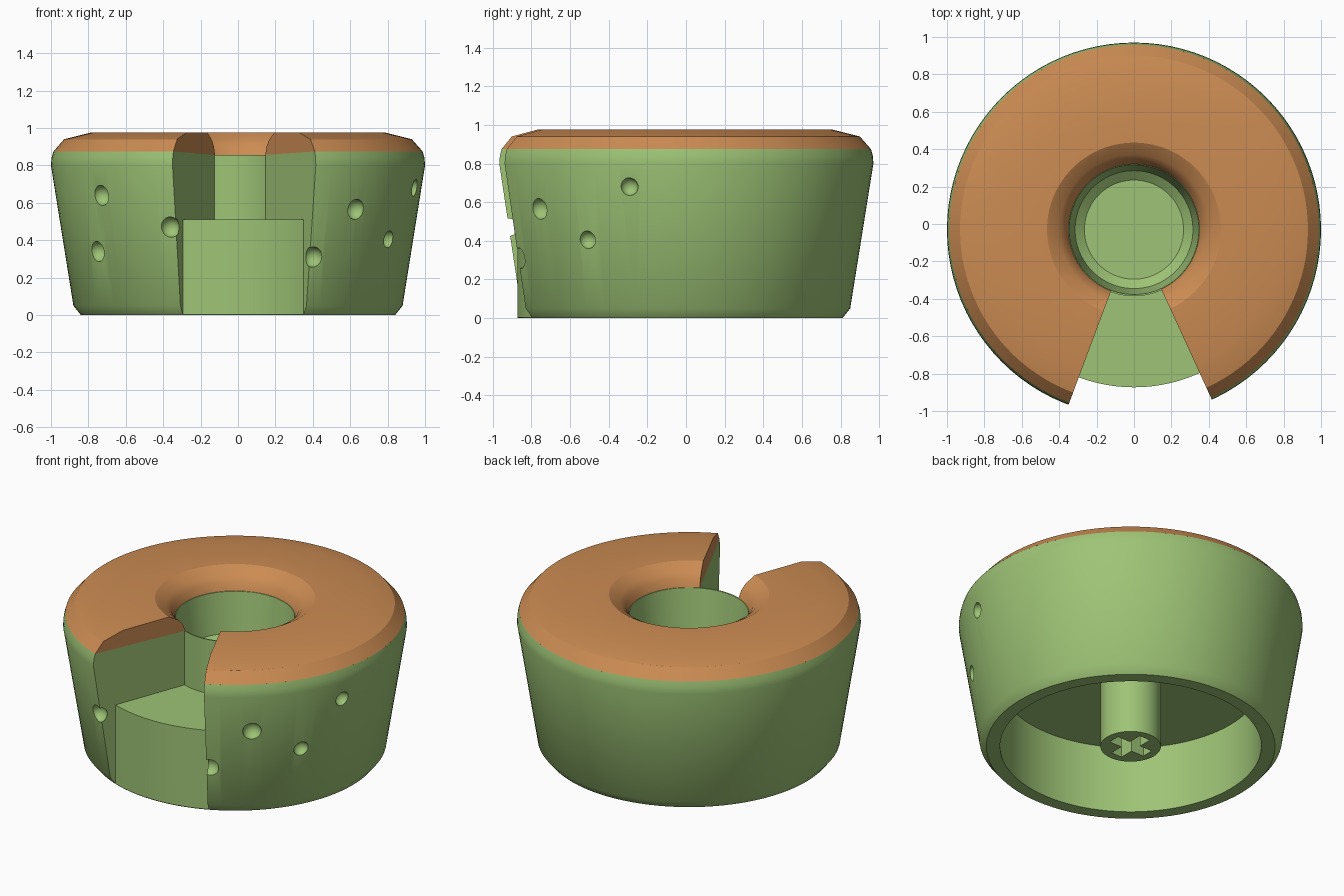
import bpy, bmesh, math
from mathutils import Vector

if "Cube" in bpy.data.objects:
    bpy.data.objects.remove(bpy.data.objects["Cube"])

CY = -0.03                       # y of the ring axis
A0, A1 = 24.6, 339.5             # start and end of the uncut part, degrees from the front


def material(name, rgb):
    m = bpy.data.materials.new(name)
    m.diffuse_color = (*rgb, 1)
    m.use_nodes = True
    m.node_tree.nodes["Principled BSDF"].inputs["Base Color"].default_value = m.diffuse_color
    return m


green = material("sponge green", (0.34, 0.55, 0.18))
orange = material("caramel icing", (0.60, 0.26, 0.085))


def finish(bm, name, mat):
    bmesh.ops.recalc_face_normals(bm, faces=bm.faces)
    me = bpy.data.meshes.new(name)
    bm.to_mesh(me)
    bm.free()
    me.materials.append(mat)
    ob = bpy.data.objects.new(name, me)
    bpy.context.collection.objects.link(ob)
    return ob


def lathe(name, profile, mat, a0=0.0, a1=360.0, steps=96):
    """Turn a closed (radius, z) profile about the axis, capping partial turns."""
    bm = bmesh.new()
    full = a1 - a0 >= 360
    rings = []
    for i in range(steps if full else steps + 1):
        a = math.radians(a0 + (a1 - a0) * i / steps)
        rings.append([bm.verts.new((r * math.sin(a), CY - r * math.cos(a), z)) for r, z in profile])
    n = len(profile)
    for i in range(steps):
        p, q = rings[i], rings[(i + 1) % len(rings)]
        for j in range(n):
            k = (j + 1) % n
            if profile[j][0] > 0 or profile[k][0] > 0:
                bm.faces.new((p[j], p[k], q[k], q[j]))
    if not full:
        bm.faces.new(rings[0])
        bm.faces.new(rings[-1])
    bmesh.ops.remove_doubles(bm, verts=bm.verts, dist=1e-5)
    return finish(bm, name, mat)


def cut(target, cutter):
    mod = target.modifiers.new(cutter.name, 'BOOLEAN')
    mod.operation = 'DIFFERENCE'
    mod.solver = 'EXACT'
    mod.object = cutter
    bpy.context.view_layer.objects.active = target
    bpy.ops.object.modifier_apply(modifier=mod.name)
    bpy.data.objects.remove(cutter)


# Cake body: bowl on top, hollow underside with a central stem
cake = lathe("cake_body", [
    (0, 0.56), (0.265, 0.56), (0.315, 0.60), (0.347, 0.855), (0.37, 0.857),
    (0.987, 0.875), (0.997, 0.84), (1.0, 0.80), (0.88, 0.05), (0.84, 0.0),
    (0.76, 0.0), (0.76, 0.43), (0.176, 0.43), (0.176, 0.0), (0, 0.0)], green)

# Missing slice, leaving a low step and the thin bowl wall
cut(cake, lathe("slice_cutter", [
    (0.356, 0.51), (0.356, 1.1), (1.2, 1.1), (1.2, -0.1), (0.843, -0.1), (0.843, 0.51)],
    green, A1 - 360, A0, 24))

# Round dimples in the outer wall, given by x and z
bm = bmesh.new()
for x, z in [(-0.73, 0.64), (-0.36, 0.47), (-0.75, 0.34), (0.40, 0.31),
             (0.63, 0.565), (0.805, 0.405), (0.945, 0.68)]:
    r = 0.88 + (z - 0.05) * 0.16
    d = bmesh.ops.create_uvsphere(bm, u_segments=20, v_segments=12,
                                  radius=0.046 if x > 0.8 else 0.055)
    bmesh.ops.translate(bm, verts=d["verts"],
                        vec=Vector((x, CY - math.sqrt(r * r - x * x), z)))
cut(cake, finish(bm, "dimple_cutter", green))

# Cross socket in the bottom of the stem
bm = bmesh.new()
L, W = 0.128, 0.038
outline = [(L, W), (W, W), (W, L), (-W, L), (-W, W), (-L, W),
           (-L, -W), (-W, -W), (-W, -L), (W, -L), (W, -W), (L, -W)]
face = bm.faces.new([bm.verts.new((x, CY + y, -0.1)) for x, y in outline])
up = bmesh.ops.extrude_face_region(bm, geom=[face], use_keep_orig=True)
bmesh.ops.translate(bm, vec=(0, 0, 0.34),
                    verts=[v for v in up["geom"] if isinstance(v, bmesh.types.BMVert)])
cut(cake, finish(bm, "socket_cutter", green))

# Icing cap, open at the missing slice
icing = lathe("icing", [
    (0.35, 0.856), (0.37, 0.905), (0.40, 0.937), (0.465, 0.975), (0.79, 0.975),
    (0.93, 0.94), (0.987, 0.875), (0.37, 0.857)], orange, A0, A1, 96)

for ob in (cake, icing):
    bpy.ops.object.select_all(action='DESELECT')
    ob.select_set(True)
    bpy.context.view_layer.objects.active = ob
    bpy.ops.object.shade_smooth_by_angle(angle=math.radians(30))
